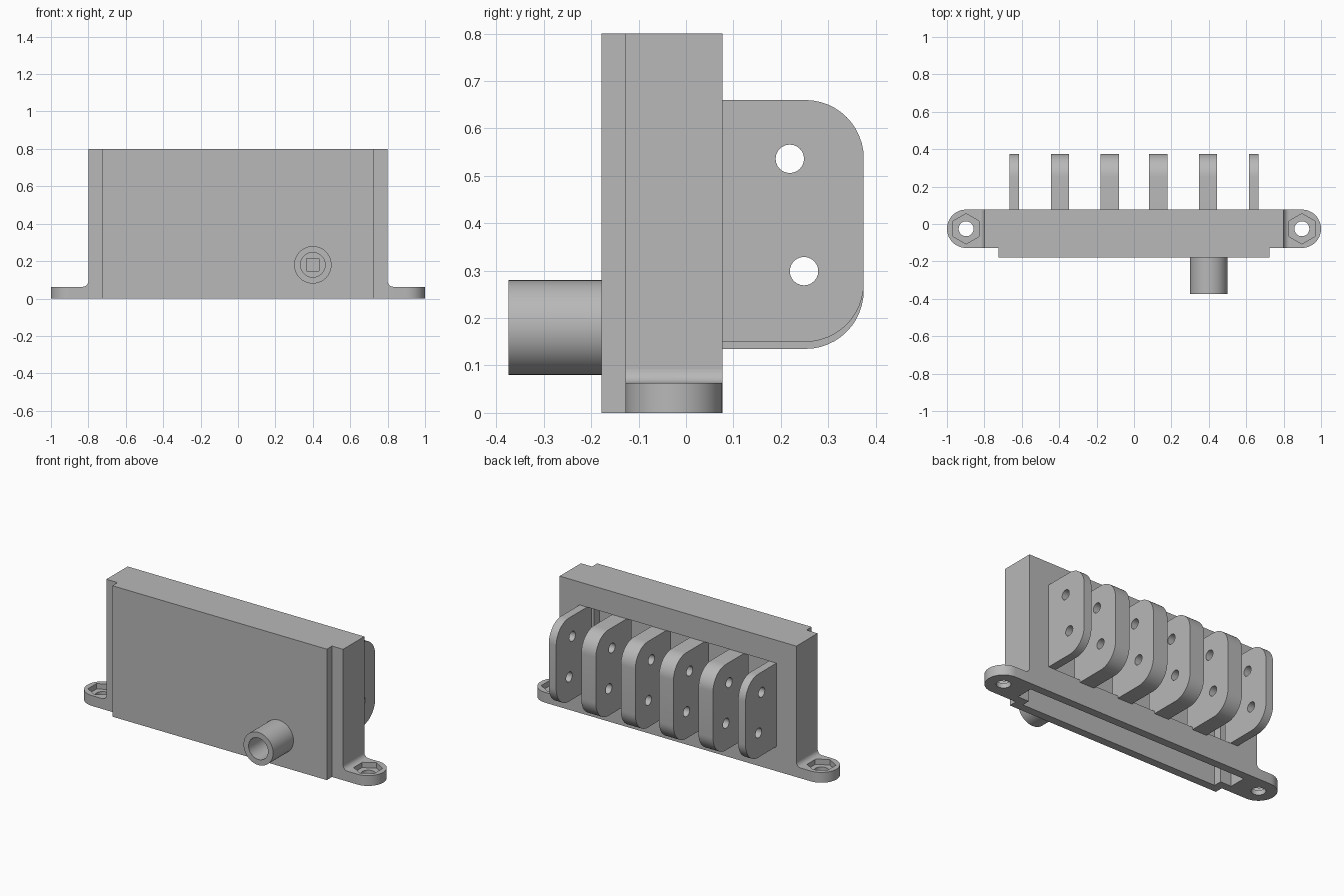
import bpy, bmesh
from math import sin, cos, pi, radians
from mathutils import Vector

default = bpy.data.objects.get("Cube")
if default:
    bpy.data.objects.remove(default, do_unlink=True)

GREY = (0.48, 0.48, 0.48, 1)
grey = bpy.data.materials.new("plain grey")
grey.use_nodes = True
grey.diffuse_color = GREY
grey.node_tree.nodes["Principled BSDF"].inputs["Base Color"].default_value = GREY


def prism(name, outline, axis, low, high):
    """Extrude a 2D outline along an axis; it lies in the two other axes, in order."""
    place = {
        "x": lambda a, b, h: (h, a, b),
        "y": lambda a, b, h: (a, h, b),
        "z": lambda a, b, h: (a, b, h),
    }[axis]
    bm = bmesh.new()
    base = bm.faces.new([bm.verts.new(place(a, b, low)) for a, b in outline])
    top = bmesh.ops.extrude_face_region(bm, geom=[base])["geom"]
    shift = Vector(place(0, 0, high - low))
    bmesh.ops.translate(bm, vec=shift, verts=[v for v in top if isinstance(v, bmesh.types.BMVert)])
    bmesh.ops.recalc_face_normals(bm, faces=bm.faces)
    mesh = bpy.data.meshes.new(name)
    bm.to_mesh(mesh)
    bm.free()
    mesh.materials.append(grey)
    obj = bpy.data.objects.new(name, mesh)
    bpy.context.collection.objects.link(obj)
    return obj


def arc(a, b, radius, start, end, steps):
    angles = [radians(start + (end - start) * i / steps) for i in range(steps + 1)]
    return [(a + radius * cos(t), b + radius * sin(t)) for t in angles]


def ring(a, b, radius, sides=40, turn=0):
    return arc(a, b, radius, turn, turn + 360, sides)[:-1]


def rect(a0, a1, b0, b1):
    return [(a0, b0), (a1, b0), (a1, b1), (a0, b1)]


def finish(obj, cutters=()):
    """Cut the part, remove the cutters and shade it."""
    bpy.ops.object.select_all(action="DESELECT")
    obj.select_set(True)
    bpy.context.view_layer.objects.active = obj
    for cutter in cutters:
        cutter.hide_render = True
        mod = obj.modifiers.new("cut", "BOOLEAN")
        mod.operation = "DIFFERENCE"
        mod.solver = "EXACT"
        mod.object = cutter
        bpy.ops.object.modifier_apply(modifier=mod.name)
        bpy.data.objects.remove(cutter, do_unlink=True)
    bpy.ops.object.shade_smooth_by_angle(angle=radians(30))


FRONT, STEP, BACK = -0.178, -0.128, 0.077
WALL, HEIGHT = 0.05, 0.8


def stepped_plan(wide, narrow, front, step, back):
    half = [(narrow, front), (narrow, step), (wide, step), (wide, back)]
    return half + [(-x, y) for x, y in reversed(half)]


# Hollow housing, open underneath, with a wide window at the back
housing = prism("housing", stepped_plan(0.8, 0.725, FRONT, STEP, BACK), "z", 0, HEIGHT)
cavity = prism("cavity_cutter",
               stepped_plan(0.8 - WALL, 0.725 - WALL, FRONT + WALL, STEP + WALL, BACK - WALL),
               "z", -0.1, HEIGHT - WALL)
window = prism("window_cutter", rect(-0.665, 0.665, 0.15, 0.66), "y", 0, 0.2)
port = prism("port_cutter", rect(0.367, 0.433, 0.147, 0.213), "y", -0.3, -0.1)
finish(housing, [cavity, window, port])

# Round connector tube on the front
tube = prism("connector_tube", ring(0.4, 0.18, 0.1, 48), "y", -0.375, FRONT)
finish(tube, [prism("bore_cutter", ring(0.4, 0.18, 0.066), "y", -0.5, 0)])

# Row of rounded fins with two holes each; the end fins are thinner
CORNER, TIP = 0.123, 0.375
for i, (x0, x1) in enumerate([(0.08, 0.178), (0.347, 0.445), (0.615, 0.665)]):
    for side in (1, -1):
        bottom = 0.15 if i == 2 else 0.135
        outline = [(0.03, 0.66), (0.03, bottom)]
        outline += arc(TIP - CORNER, bottom + CORNER, CORNER, -90, 0, 12)
        outline += arc(TIP - CORNER, 0.66 - CORNER, CORNER, 0, 90, 12)
        low, high = sorted((side * x0, side * x1))
        fin = prism(f"fin_{i + 1}_{'left' if side > 0 else 'right'}", outline, "x", low, high)
        holes = [prism("hole_cutter", ring(y, z, 0.03, 24), "x", low - 0.1, high + 0.1)
                 for y, z in ((0.219, 0.536), (0.249, 0.299))]
        finish(fin, holes)

# Mounting ears with a hexagonal nut recess, a screw hole and a fillet to the housing
MID, RADIUS, THICK, FILLET = (STEP + BACK) / 2, (BACK - STEP) / 2, 0.063, 0.03
for side, label in ((1, "left"), (-1, "right")):
    plan = [(0.8, BACK), (0.8, STEP)] + arc(1 - RADIUS, MID, RADIUS, -90, 90, 24)
    ear = prism(f"{label}_ear", [(side * x, y) for x, y in plan], "z", 0, THICK)
    x = side * (1 - RADIUS)
    recess = prism("recess_cutter", ring(x, MID, 0.081, 6, 30), "z", 0.03, 0.2)
    hole = prism("screw_cutter", ring(x, MID, 0.04, 32), "z", -0.1, 0.2)
    finish(ear, [recess, hole])
    curve = arc(0.8 + FILLET, THICK + FILLET, FILLET, 180, 270, 8)
    profile = [(side * a, b) for a, b in [(0.8, THICK)] + curve]
    finish(prism(f"{label}_ear_fillet", profile, "y", STEP, BACK))
